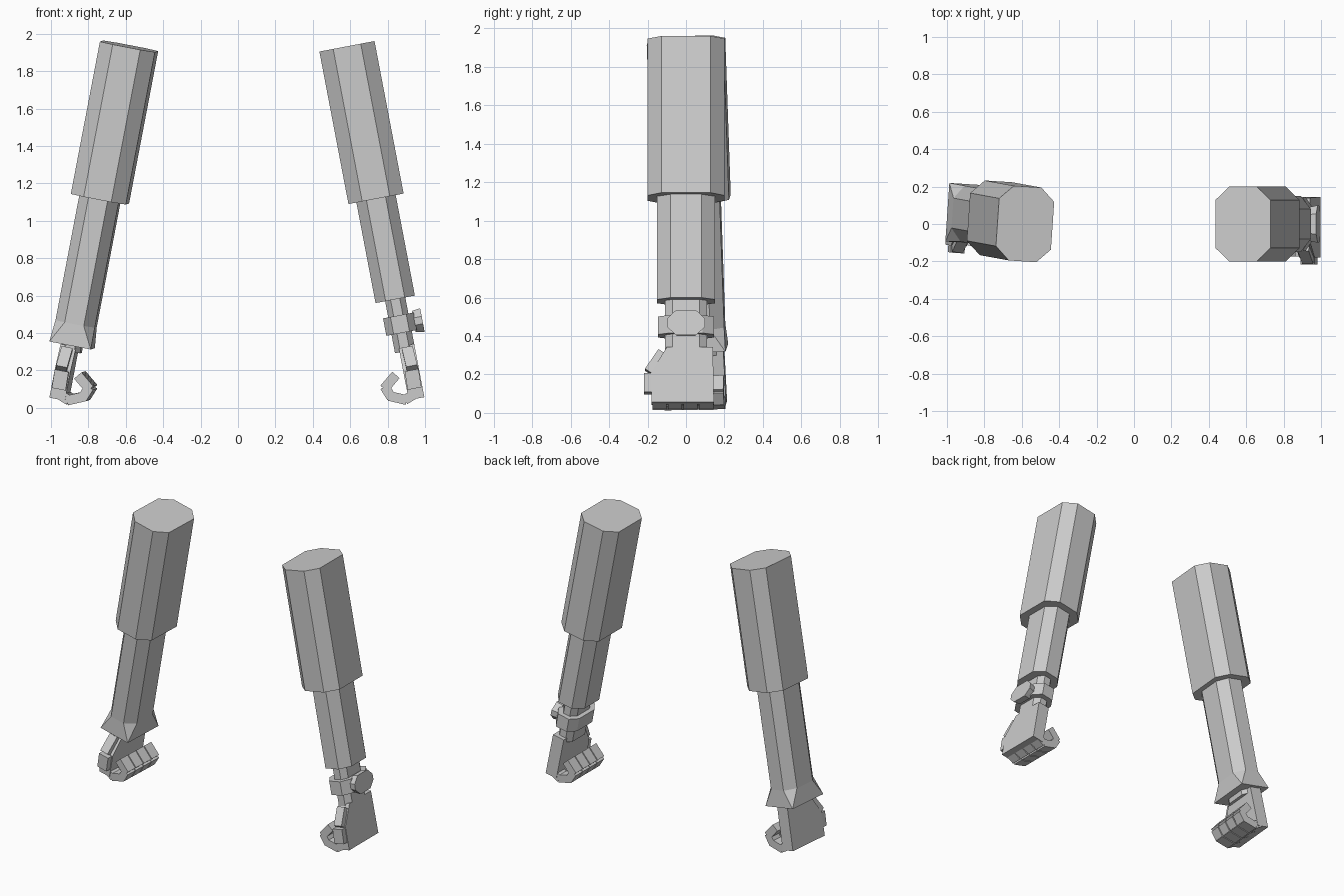
import bpy, bmesh
from math import radians
from mathutils import Matrix, Vector

cube = bpy.data.objects.get("Cube")
if cube:
    bpy.data.objects.remove(cube, do_unlink=True)

grey = bpy.data.materials.new("plain grey")
grey.use_nodes = True
COLOUR = (0.6, 0.6, 0.6, 1)
grey.diffuse_color = COLOUR
grey.node_tree.nodes["Principled BSDF"].inputs["Base Color"].default_value = COLOUR

# Each arm is laid out in its own frame: x outward, y back, d distance down from the shoulder
TILT = radians(10.8)
LEFT = (Matrix.Translation((0.5825, 0, 1.9325)) @ Matrix.Rotation(-TILT, 4, 'Y'))
RIGHT = (Matrix.Translation((-0.5825, 0, 1.9325)) @ Matrix.Rotation(radians(2), 4, 'X')
         @ Matrix.Rotation(TILT, 4, 'Y') @ Matrix.Rotation(radians(-4), 4, 'Z'))


def solid(name, points, side):
    """Flat-faced convex solid around (x, y, d) points."""
    flip = 1 if side == "left" else -1
    bm = bmesh.new()
    for x, y, d in points:
        bm.verts.new((x * flip, y, -d))
    hull = bmesh.ops.convex_hull(bm, input=bm.verts[:])
    loose = [v for v in hull["geom_interior"] if isinstance(v, bmesh.types.BMVert)]
    bmesh.ops.delete(bm, geom=loose, context='VERTS')
    bmesh.ops.dissolve_limit(bm, angle_limit=radians(1), verts=bm.verts[:], edges=bm.edges[:])
    bmesh.ops.recalc_face_normals(bm, faces=bm.faces[:])
    mesh = bpy.data.meshes.new(name)
    bm.to_mesh(mesh)
    bm.free()
    mesh.materials.append(grey)
    obj = bpy.data.objects.new(side + "_" + name, mesh)
    obj.matrix_world = LEFT if side == "left" else RIGHT
    bpy.context.collection.objects.link(obj)
    return obj


def octagon(hx, hy, cx, cy, d):
    """Chamfered rectangle ring."""
    return [(sx * a, sy * b, d) for sx in (1, -1) for sy in (1, -1)
            for a, b in ((hx, hy - cy), (hx - cx, hy))]


def tube(name, size, d0, d1, side):
    solid(name, octagon(*size, d0) + octagon(*size, d1), side)


def bar(name, start, end, wide, thick, across, side):
    """Box between two points; `across` is the width direction."""
    p, q, w = Vector(start), Vector(end), Vector(across)
    n = (q - p).cross(w).normalized() * thick / 2
    w = w.normalized() * wide / 2
    solid(name, [e + i * w + j * n for e in (p, q) for i in (1, -1) for j in (1, -1)], side)


FOREARM = (0.107, 0.15, 0.055, 0.07)
# Knuckle path of a curled finger as (x, d) pairs
CURL = [((0.03, 1.885), (-0.05, 1.915)), ((-0.04, 1.918), (-0.13, 1.878)),
        ((-0.118, 1.89), (-0.143, 1.825)), ((-0.148, 1.836), (-0.072, 1.775))]

for side in ("left", "right"):
    # Sleeve and wrist
    tube("upper_arm", (0.15, 0.2, 0.075, 0.072), 0, 0.83, side)
    tube("wrist", (0.055, 0.11, 0.03, 0.04), 1.3, 1.66, side)

    # Palm
    outline = [(-0.1, 1.63), (0.14, 1.63), (0.145, 1.92), (-0.18, 1.92), (-0.18, 1.76)]
    solid("palm", [(x, y, d) for x in (-0.03, 0.055) for y, d in outline], side)

    # Thumb in two joints along the front edge of the palm
    bar("thumb_base", (0.015, -0.11, 1.66), (0.02, -0.18, 1.765), 0.06, 0.08, (1, 0, 0), side)
    bar("thumb_tip", (0.015, -0.185, 1.765), (0.012, -0.185, 1.865), 0.075, 0.065, (1, 0, 0), side)

    # Four curled fingers
    for f in range(4):
        y = -0.138 + f * 0.081
        for j, ((x0, d0), (x1, d1)) in enumerate(CURL):
            bar(f"finger_{f + 1}_joint_{j + 1}", (x0, y, d0), (x1, y, d1),
                0.074, 0.052, (0, 1, 0), side)

# Left forearm ends short, above a wristwatch
tube("forearm", FOREARM, 0.82, 1.377, "left")
tube("watch_band", (0.083, 0.145, 0.04, 0.06), 1.465, 1.56, "left")
dial = [(0, 1), (0.055, 0.45), (0.065, 0)]
solid("watch_dial", [(x, s * y, 1.513 + t * d) for x, k in ((0.075, 0.9), (0.122, 1))
                     for s in (1, -1) for t in (1, -1)
                     for y, d in ((0.1 * k, 0.02), (0.055 * k, 0.064 * k))], "left")

# Right forearm runs down to a square cuff
tube("forearm", FOREARM, 0.82, 1.51, "right")
solid("cuff", octagon(*FOREARM, 1.51) + [(sx * 0.113, sy * 0.157, 1.626)
      for sx in (1, -1) for sy in (1, -1)], "right")
